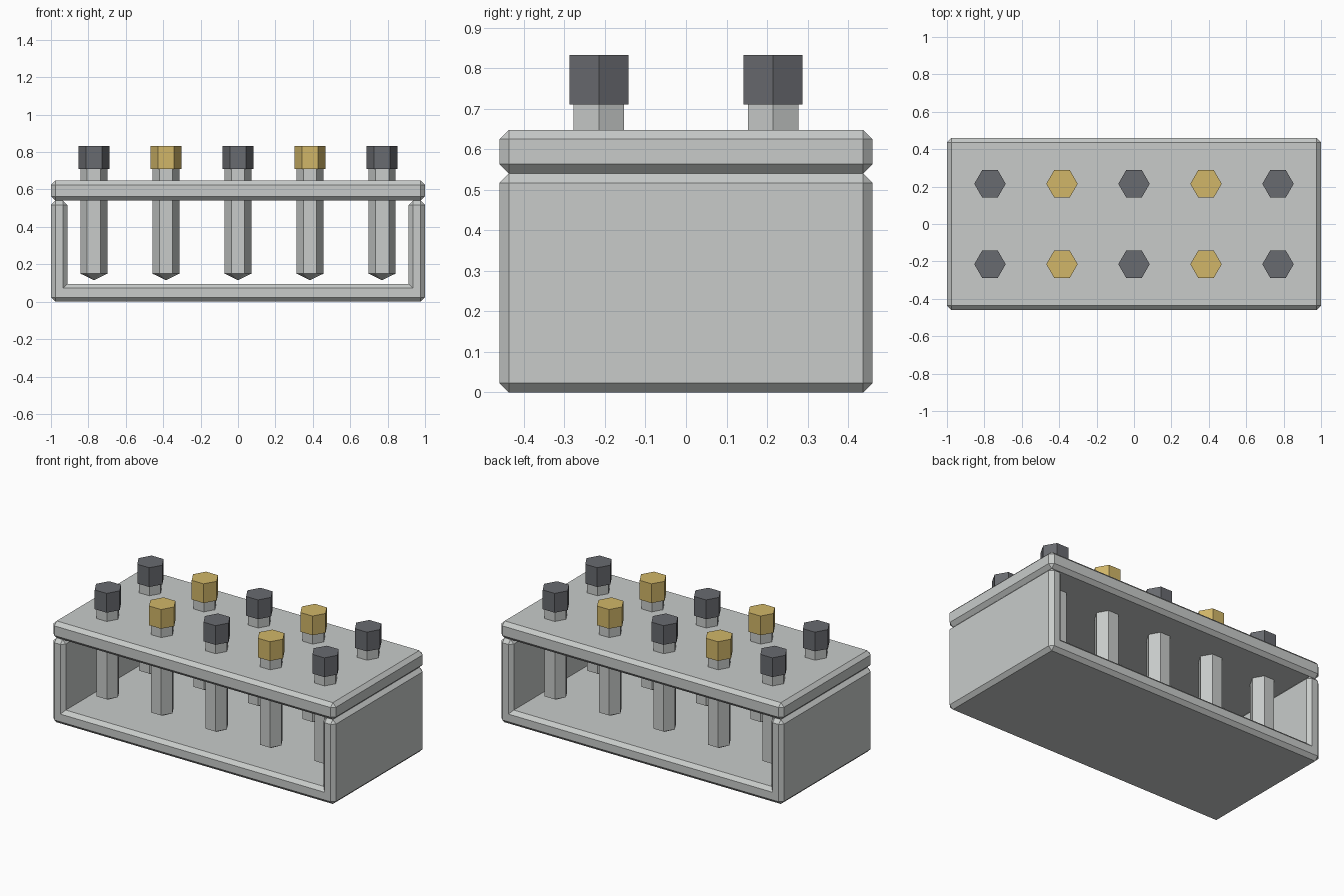
import bpy, bmesh, math
from mathutils import Matrix

default = bpy.data.objects.get("Cube")
if default:
    bpy.data.objects.remove(default, do_unlink=True)

BEVEL = 0.023
HALF_X, HALF_Y = 1.0, 0.46


def make_material(name, rgb):
    mat = bpy.data.materials.new(name)
    mat.use_nodes = True
    colour = (*rgb, 1.0)
    mat.diffuse_color = colour
    mat.node_tree.nodes["Principled BSDF"].inputs["Base Color"].default_value = colour
    return mat


grey = make_material("light_grey", (0.58, 0.60, 0.59))
dark = make_material("dark_grey", (0.14, 0.145, 0.16))
gold = make_material("gold", (0.64, 0.47, 0.14))


def finish(bm, name, mat):
    bmesh.ops.recalc_face_normals(bm, faces=bm.faces)
    mesh = bpy.data.meshes.new(name)
    bm.to_mesh(mesh)
    bm.free()
    mesh.materials.append(mat)
    obj = bpy.data.objects.new(name, mesh)
    bpy.context.collection.objects.link(obj)
    return obj


def chamfered_extrusion(name, profile, mat):
    """Extrude an x-z profile along y and chamfer its convex edges."""
    bm = bmesh.new()
    face = bm.faces.new([bm.verts.new((x, -HALF_Y, z)) for x, z in profile])
    extruded = bmesh.ops.extrude_face_region(bm, geom=[face])["geom"]
    verts = [v for v in extruded if isinstance(v, bmesh.types.BMVert)]
    bmesh.ops.translate(bm, verts=verts, vec=(0, 2 * HALF_Y, 0))
    bmesh.ops.recalc_face_normals(bm, faces=bm.faces)
    bm.normal_update()
    edges = [e for e in bm.edges if e.is_convex]
    bmesh.ops.bevel(bm, geom=edges, offset=BEVEL, segments=1,
                    affect='EDGES', clamp_overlap=False)
    return finish(bm, name, mat)


def hex_prism(bm, radius, low, high, tip=False):
    """Six-sided prism with corners on the x axis, or a point aimed down."""
    matrix = Matrix.Translation((0, 0, (low + high) / 2)) @ Matrix.Rotation(math.pi / 2, 4, 'Z')
    bmesh.ops.create_cone(bm, cap_ends=not tip, segments=6,
                          radius1=0 if tip else radius, radius2=radius,
                          depth=high - low, matrix=matrix)


# U-shaped stand and the plate on top
inner, floor, top = 0.912, 0.095, 0.54
chamfered_extrusion("stand_frame", [
    (-HALF_X, 0), (HALF_X, 0), (HALF_X, top), (inner, top),
    (inner, floor), (-inner, floor), (-inner, top), (-HALF_X, top)], grey)
chamfered_extrusion("top_plate", [
    (-HALF_X, top), (HALF_X, top), (HALF_X, 0.648), (-HALF_X, 0.648)], grey)

# Two rows of pointed tubes with alternating caps
for row, y in (("front", -0.215), ("back", 0.215)):
    for i in range(5):
        x = (i - 2) * 0.385
        bm = bmesh.new()
        hex_prism(bm, 0.072, 0.15, 0.715)
        bmesh.ops.delete(bm, geom=[f for f in bm.faces if f.normal.z < -0.9],
                         context='FACES_ONLY')
        hex_prism(bm, 0.072, 0.115, 0.15, tip=True)
        bmesh.ops.remove_doubles(bm, verts=bm.verts, dist=0.0005)
        tube = finish(bm, f"{row}_tube_{i + 1}", grey)

        bm = bmesh.new()
        hex_prism(bm, 0.084, 0.71, 0.833)
        cap = finish(bm, f"{row}_cap_{i + 1}", gold if i % 2 else dark)
        for obj in (tube, cap):
            obj.location = (x, y, 0)
